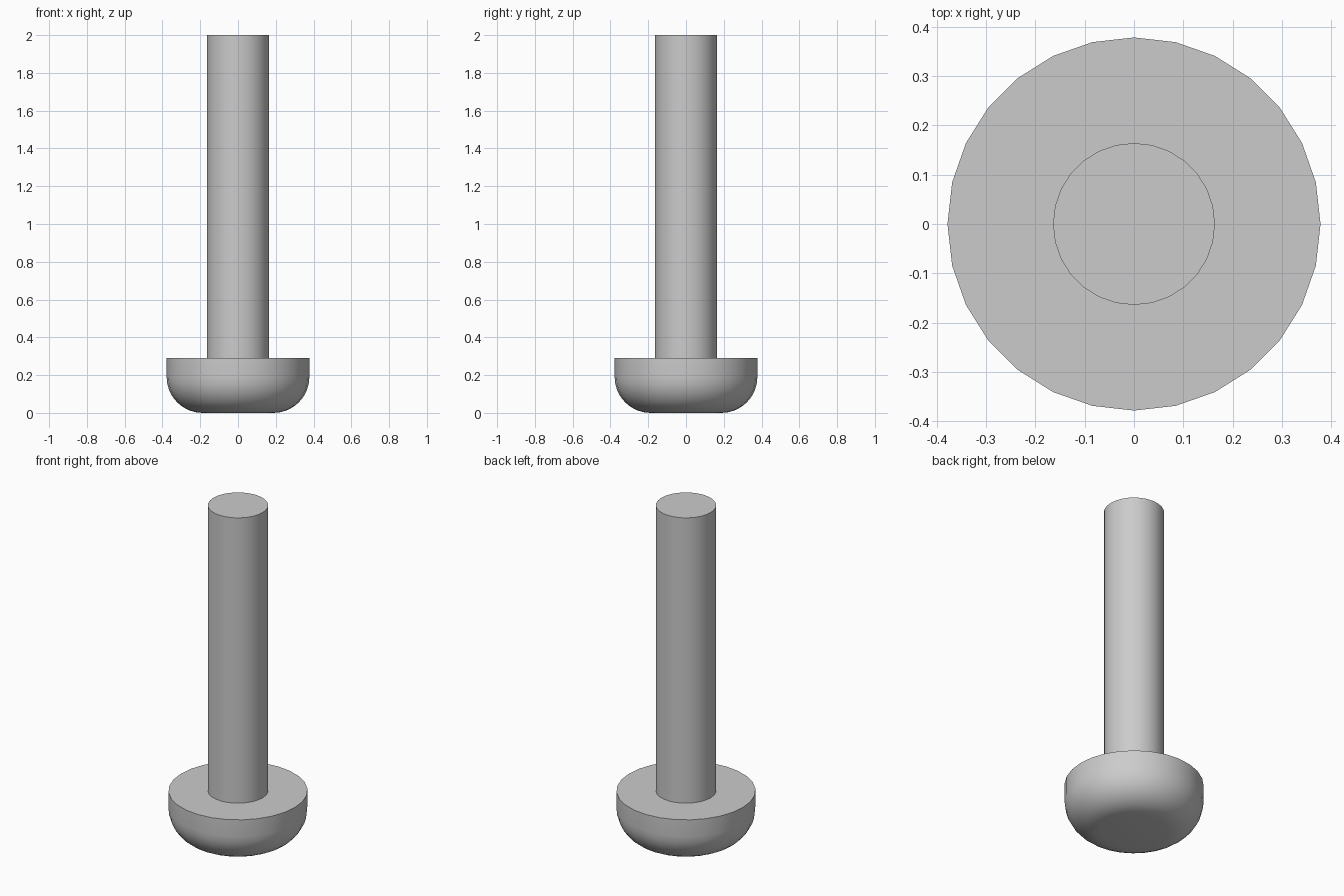
import bpy
import bmesh
from math import cos, sin, pi, radians

SIDES = 28
cube = bpy.data.objects.get("Cube")
if cube:
    bpy.data.objects.remove(cube, do_unlink=True)

grey = bpy.data.materials.new("plain grey")
grey.use_nodes = True
colour = (0.6, 0.6, 0.6, 1)
grey.diffuse_color = colour
grey.node_tree.nodes["Principled BSDF"].inputs["Base Color"].default_value = colour


def lathe(name, profile):
    """Revolve (radius, height) points, listed bottom to top, and cap both ends."""
    bm = bmesh.new()
    rings = [[bm.verts.new((r * cos(2 * pi * i / SIDES), r * sin(2 * pi * i / SIDES), z))
              for i in range(SIDES)] for r, z in profile]
    for low, high in zip(rings, rings[1:]):
        for i in range(SIDES):
            j = (i + 1) % SIDES
            bm.faces.new((low[i], low[j], high[j], high[i]))
    bm.faces.new(rings[0][::-1])
    bm.faces.new(rings[-1])
    mesh = bpy.data.meshes.new(name)
    bm.to_mesh(mesh)
    bm.free()
    mesh.materials.append(grey)
    obj = bpy.data.objects.new(name, mesh)
    bpy.context.collection.objects.link(obj)
    bpy.ops.object.select_all(action="DESELECT")
    obj.select_set(True)
    bpy.context.view_layer.objects.active = obj
    bpy.ops.object.shade_smooth_by_angle(angle=radians(35))
    return obj


# Head with a rounded lower rim
HEAD_R, HEAD_TOP, FILLET, STEPS = 0.378, 0.29, 0.19, 8
rim = [(HEAD_R - FILLET + FILLET * sin(a), FILLET - FILLET * cos(a))
       for a in (pi / 2 * k / STEPS for k in range(STEPS + 1))]
lathe("bolt_head", rim + [(HEAD_R, HEAD_TOP)])

# Straight shank
lathe("bolt_shank", [(0.164, HEAD_TOP), (0.164, 2)])
